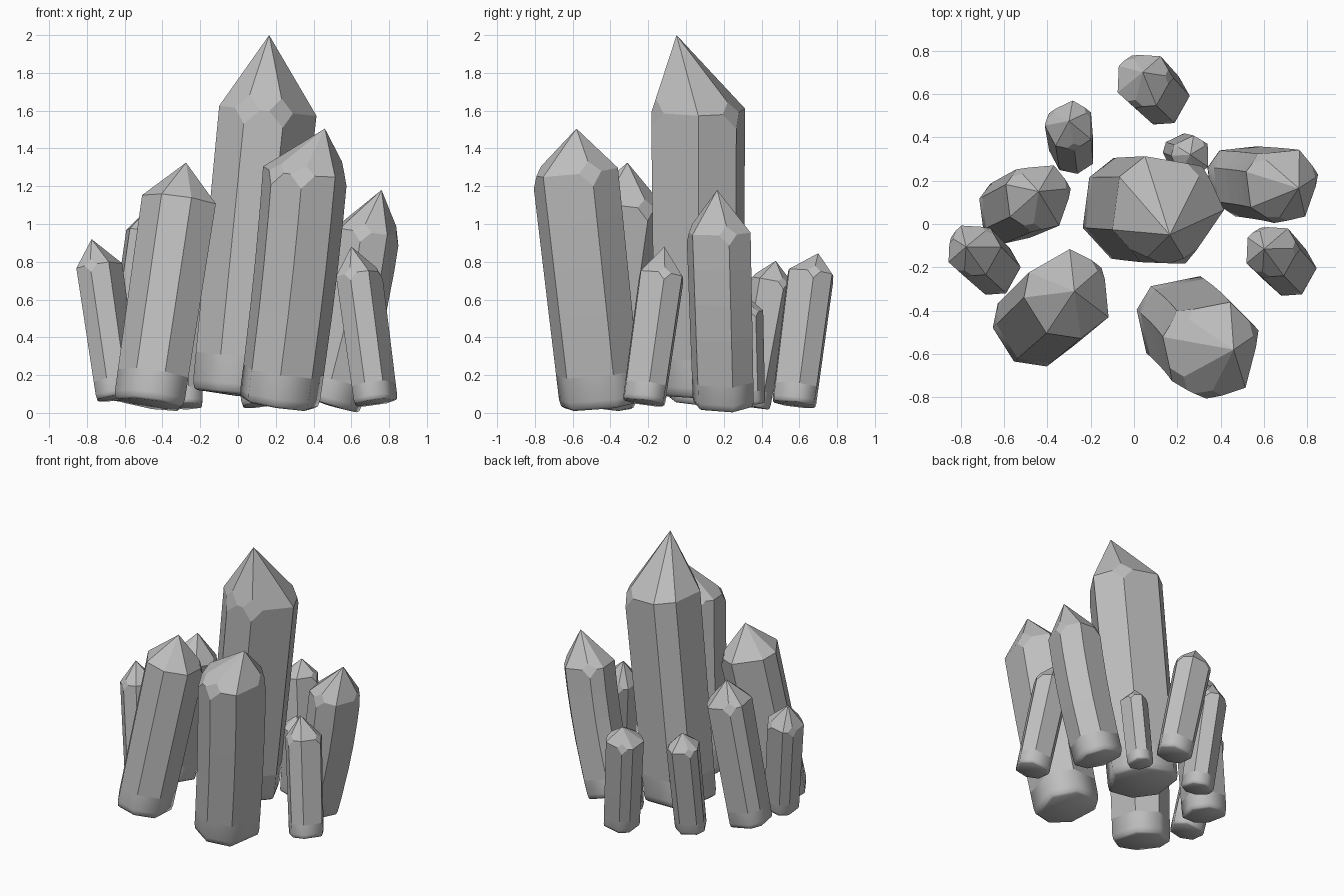
import bpy, bmesh, math
from mathutils import Vector

if "Cube" in bpy.data.objects:
    bpy.data.objects.remove(bpy.data.objects["Cube"], do_unlink=True)

# Uneven corner directions of every crystal's cross-section, in degrees
CORNERS = (5, 54, 117, 150, 205, 250, 296)
SIDES = len(CORNERS)

stone = bpy.data.materials.new("grey crystal")
stone.use_nodes = True
grey = (0.52, 0.52, 0.52, 1)
stone.diffuse_color = grey
stone.node_tree.nodes["Principled BSDF"].inputs["Base Color"].default_value = grey


def ring(bm, centre, axis, radius, phase):
    """Cross-section square to the axis."""
    u = Vector((1, 0, 0))
    u = (u - axis * u.dot(axis)).normalized()
    v = axis.cross(u)
    verts = []
    for corner in CORNERS:
        a = math.radians(phase + corner)
        verts.append(bm.verts.new(centre + radius * (u * math.cos(a) + v * math.sin(a))))
    return verts


def crystal(name, base, shoulder, tip, radius, phase, bow=(0, 0), cuts=(0, 2, 5)):
    base, shoulder, tip = Vector(base), Vector(shoulder), Vector(tip)
    bow = Vector((bow[0], bow[1], 0))
    bm = bmesh.new()
    length = (shoulder - base).length
    # Rounded foot, then a slightly widening shaft up to the shoulder
    levels = [(0, 0.85), (radius * 0.05, 0.92), (radius * 0.2, 0.95), (radius * 0.75, 0.955)]
    foot_rings = len(levels)
    levels += [(length * t, 0.95 + 0.05 * t) for t in (0.4, 0.6, 0.8, 1)]
    rings = []
    for dist, size in levels:
        t = dist / length
        centre = base.lerp(shoulder, t) + bow * 4 * t * (1 - t)
        axis = (shoulder - base + bow * 4 * (1 - 2 * t)).normalized()
        rings.append(ring(bm, centre, axis, radius * size, phase))
    for level, (low, high) in enumerate(zip(rings, rings[1:])):
        for i in range(SIDES):
            j = (i + 1) % SIDES
            face = bm.faces.new((low[i], low[j], high[j], high[i]))
            face.smooth = level < foot_rings - 1
    # Shallow domed underside and pointed cap
    down = (base - shoulder).normalized()
    under = bm.verts.new(base + down * radius * 0.04)
    apex = bm.verts.new(tip)
    top = rings[-1]
    for i in range(SIDES):
        j = (i + 1) % SIDES
        bm.faces.new((rings[0][j], rings[0][i], under)).smooth = True
        bm.faces.new((top[i], top[j], apex))
    # Small facets cut across some shoulder corners
    bmesh.ops.bevel(bm, geom=[top[i] for i in cuts], offset=radius * 0.3,
                    segments=1, affect='VERTICES')
    bmesh.ops.recalc_face_normals(bm, faces=bm.faces)
    mesh = bpy.data.meshes.new(name)
    bm.to_mesh(mesh)
    bm.free()
    mesh.materials.append(stone)
    bpy.context.collection.objects.link(bpy.data.objects.new(name, mesh))


# Large crystals
crystal("main_crystal", (-0.005, 0.07, 0.1), (0.15, 0.065, 1.6), (0.165, -0.05, 2), 0.267, -5,
        cuts=(1, 5, 6))
crystal("front_right_crystal", (0.22, -0.445, 0.045), (0.36, -0.58, 1.28), (0.46, -0.58, 1.505),
        0.236, 15, bow=(0.01, 0), cuts=(0, 2, 4, 5))
crystal("front_left_crystal", (-0.46, -0.47, 0.045), (-0.3, -0.325, 1.12), (-0.275, -0.31, 1.325),
        0.211, 35, cuts=(0,))
crystal("right_crystal", (0.485, 0.205, 0.045), (0.685, 0.18, 0.96), (0.76, 0.165, 1.18), 0.18, 10,
        bow=(0.02, 0))
crystal("left_crystal", (-0.575, 0.06, 0.06), (-0.44, 0.125, 0.95), (-0.44, 0.15, 1.12), 0.163, 10)

# Small crystals around the rim
crystal("back_crystal", (0.135, 0.575, 0.045), (0.045, 0.665, 0.74), (0.04, 0.7, 0.845), 0.134, 0)
crystal("back_left_crystal", (-0.28, 0.335, 0.035), (-0.295, 0.455, 0.7), (-0.3, 0.475, 0.805),
        0.117, 30)
crystal("outer_left_crystal", (-0.64, -0.215, 0.08), (-0.74, -0.12, 0.775),
        (-0.775, -0.105, 0.92), 0.129, 0, cuts=(1, 3, 5))
crystal("outer_right_crystal", (0.725, -0.22, 0.055), (0.635, -0.125, 0.73), (0.6, -0.115, 0.88),
        0.129, 0)
crystal("inner_back_crystal", (0.22, 0.33, 0.05), (0.265, 0.315, 0.54), (0.26, 0.32, 0.62),
        0.094, 30)
